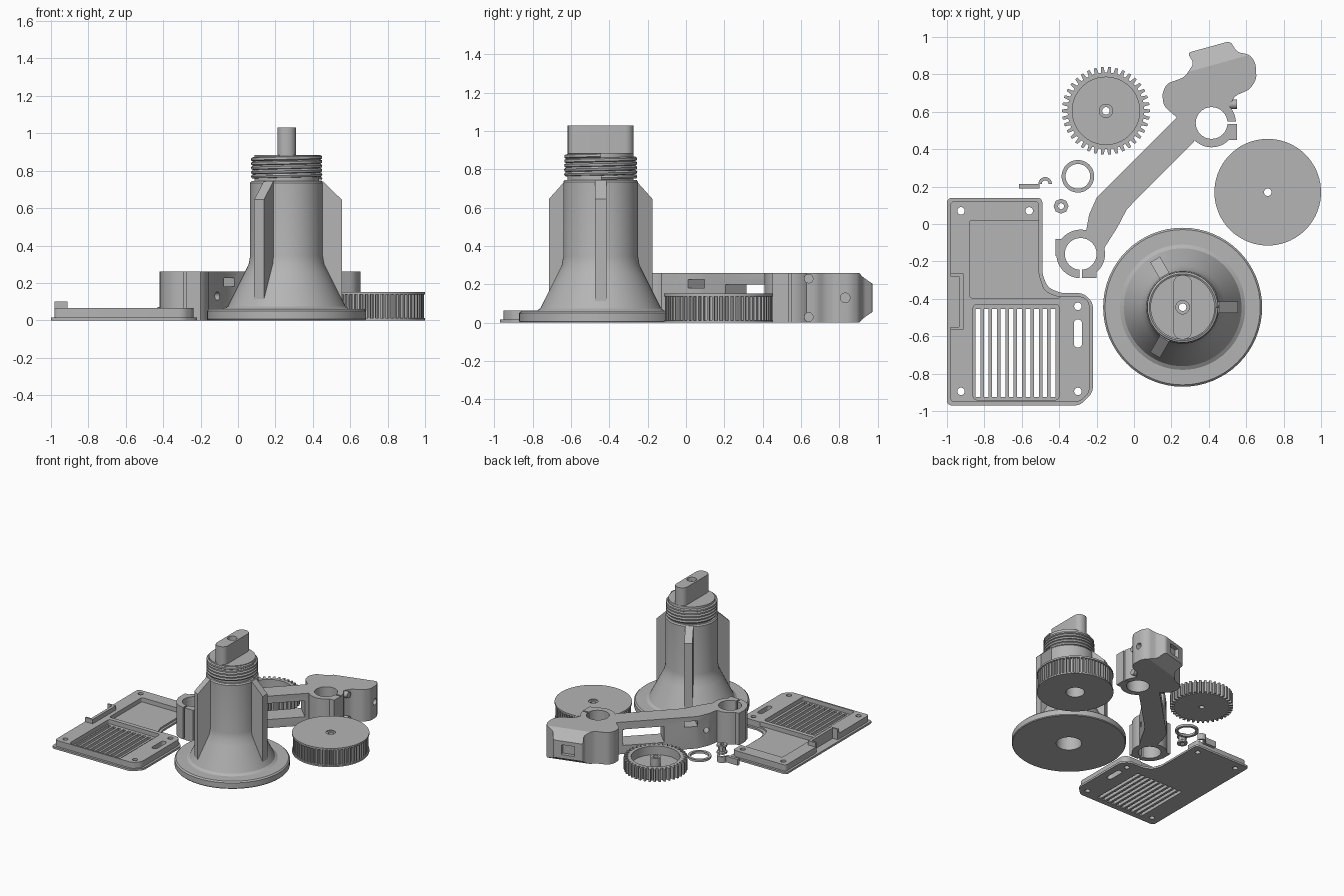
import bpy, bmesh, math
from mathutils import Matrix, Vector

if "Cube" in bpy.data.objects:
    bpy.data.objects.remove(bpy.data.objects["Cube"])

GREY = (0.46, 0.46, 0.46, 1)
mat = bpy.data.materials.new("plain grey")
mat.use_nodes = True
mat.diffuse_color = GREY
mat.node_tree.nodes["Principled BSDF"].inputs["Base Color"].default_value = GREY


def finish(bm, name):
    bmesh.ops.recalc_face_normals(bm, faces=bm.faces)
    mesh = bpy.data.meshes.new(name)
    bm.to_mesh(mesh)
    bm.free()
    mesh.materials.append(mat)
    obj = bpy.data.objects.new(name, mesh)
    bpy.context.collection.objects.link(obj)
    return obj


def prism(name, pts, z0, z1, radius=0):
    """Upright solid from an outline, with rounded corners."""
    bm = bmesh.new()
    base = bm.faces.new([bm.verts.new((x, y, z0)) for x, y in pts])
    new = bmesh.ops.extrude_face_region(bm, geom=[base])["geom"]
    for v in new:
        if isinstance(v, bmesh.types.BMVert):
            v.co.z = z1
    if radius:
        sides = [e for e in bm.edges if abs(e.verts[0].co.z - e.verts[1].co.z) > 1e-5]
        bmesh.ops.bevel(bm, geom=sides, offset=radius, segments=5, profile=0.5,
                        affect='EDGES', clamp_overlap=True)
    return finish(bm, name)


def box(name, x0, x1, y0, y1, z0, z1, radius=0):
    return prism(name, [(x0, y0), (x1, y0), (x1, y1), (x0, y1)], z0, z1, radius)


def disc(name, c, r, z0, z1, n=48):
    ring = [2 * math.pi * i / n for i in range(n)]
    return prism(name, [(c[0] + r * math.cos(a), c[1] + r * math.sin(a)) for a in ring], z0, z1)


def toothed(name, c, r_in, r_out, n, z0, z1):
    pts = []
    for i in range(n):
        for f, r in ((-0.32, r_in), (-0.18, r_out), (0.18, r_out), (0.32, r_in)):
            a = 2 * math.pi * (i + f) / n
            pts.append((c[0] + r * math.cos(a), c[1] + r * math.sin(a)))
    return prism(name, pts, z0, z1)


def lathe(name, c, profile, n=64):
    """Closed (r, z) loop turned about a vertical axis."""
    bm = bmesh.new()
    rings = []
    for i in range(n):
        a = 2 * math.pi * i / n
        rings.append([bm.verts.new((c[0] + r * math.cos(a), c[1] + r * math.sin(a), z))
                      for r, z in profile])
    m = len(profile)
    for i in range(n):
        a, b = rings[i], rings[(i + 1) % n]
        for j in range(m):
            k = (j + 1) % m
            bm.faces.new((a[j], b[j], b[k], a[k]))
    return finish(bm, name)


def combine(obj, others, op='DIFFERENCE'):
    """Boolean the others into obj, then remove them."""
    for other in others:
        mod = obj.modifiers.new("cut", 'BOOLEAN')
        mod.operation, mod.object, mod.solver = op, other, 'EXACT'
        dg = bpy.context.evaluated_depsgraph_get()
        mesh = bpy.data.meshes.new_from_object(obj.evaluated_get(dg))
        obj.modifiers.clear()
        obj.data = mesh
        bpy.data.objects.remove(other)
    return obj


def hole(c, r, z0=-0.1, z1=2, n=32):
    return disc("hole", c, r, z0, z1, n)


def place(obj, matrix):
    obj.data.transform(matrix)
    return obj


# Flared stand with hollow column
S = (0.26, -0.445)
lathe("stand_body", S, [(0.095, 0), (0.42, 0), (0.425, 0.006), (0.425, 0.05), (0.415, 0.06),
                        (0.335, 0.062), (0.315, 0.075), (0.225, 0.255), (0.203, 0.3),
                        (0.195, 0.345), (0.195, 0.735), (0.187, 0.745), (0.172, 0.745),
                        (0.172, 0.885), (0.03, 0.885), (0.03, 0.84), (0.095, 0.84)])
for i in range(3):
    fin = prism("stand_fin", [(0.15, 0.08), (0.295, 0.08), (0.295, 0.645), (0.195, 0.742),
                              (0.15, 0.742)], -0.03, 0.03)
    place(fin, Matrix.Translation((*S, 0)) @ Matrix.Rotation(i * 2 * math.pi / 3, 4, 'Z')
          @ Matrix.Rotation(math.pi / 2, 4, 'X'))
tab = box("stand_key_tab", 0.21, 0.31, -0.617, -0.273, 0.87, 1.03, 0.045)
combine(tab, [hole(S, 0.036, 1.0, 1.1), hole(S, 0.02)])

# Helical thread on the neck
curve = bpy.data.curves.new("neck_thread", 'CURVE')
curve.dimensions, curve.bevel_depth, curve.bevel_resolution = '3D', 0.012, 1
spline = curve.splines.new('POLY')
turns, steps = 5, 48
spline.points.add(turns * steps)
for i, p in enumerate(spline.points):
    a = 2 * math.pi * i / steps
    p.co = (S[0] + 0.179 * math.cos(a), S[1] + 0.179 * math.sin(a),
            0.757 + 0.115 * i / (turns * steps), 1)
helix = bpy.data.objects.new("helix_path", curve)
bpy.context.collection.objects.link(helix)
thread = bpy.data.meshes.new_from_object(helix.evaluated_get(bpy.context.evaluated_depsgraph_get()))
bpy.data.objects.remove(helix)
thread.materials.clear()
thread.materials.append(mat)
bpy.context.collection.objects.link(bpy.data.objects.new("neck_thread", thread))

# Belt pulley with two flanges
P = (0.715, 0.17)
for name, z0, z1 in (("pulley_lower_flange", 0, 0.012), ("pulley_upper_flange", 0.138, 0.152)):
    flange = disc(name, P, 0.285, z0, z1, 72)
    combine(flange, [hole(P, 0.07 if z0 == 0 else 0.02)])
    if z0:
        combine(flange, [hole(P, 0.036, 0.145)])
combine(toothed("pulley_teeth", P, 0.262, 0.279, 62, 0.012, 0.138), [hole(P, 0.07, -0.1, 0.1), hole(P, 0.02)])

# Spur gear with recessed face and hub
G = (-0.15, 0.605)
gear = toothed("spur_gear", G, 0.205, 0.235, 38, 0, 0.1)
combine(gear, [hole(G, 0.18, 0.03, 1, 64), hole(G, 0.02)])
combine(disc("gear_hub", G, 0.038, 0.02, 0.1, 24), [hole(G, 0.02)])

# Washer, spacer and wire clip
lathe("washer", (-0.3, 0.255), [(0.066, 0), (0.087, 0), (0.087, 0.018), (0.066, 0.018)], 48)
lathe("spacer", (-0.39, 0.095), [(0.017, 0), (0.04, 0), (0.04, 0.015), (0.03, 0.02),
                                 (0.03, 0.05), (0.04, 0.055), (0.04, 0.07), (0.017, 0.07)], 8)
box("clip_tail", -0.615, -0.505, 0.19, 0.215, 0, 0.05)
arc = [math.pi * i / 12 for i in range(13)]
hook = [(-0.475 + 0.036 * math.cos(a), 0.215 + 0.036 * math.sin(a)) for a in arc]
hook += [(-0.475 + 0.018 * math.cos(a), 0.215 + 0.018 * math.sin(a)) for a in reversed(arc)]
prism("clip_hook", hook, 0, 0.05)


# L-shaped cover plate
def ell(name, d, z0, z1):
    return prism(name, [(-1 + d, -0.97 + d), (-0.29, -0.97 + d), (-0.22 - d, -0.9), (-0.22 - d, -0.42),
                        (-0.27, -0.37 - d), (-0.39 - d, -0.37 - d), (-0.46 - d, -0.34 - d),
                        (-0.49 - d, -0.27), (-0.49 - d, 0.14 - d), (-1 + d, 0.14 - d)], z0, z1, 0.025)


plate = combine(ell("cover_plate", 0, 0, 0.016), [ell("rim", 0.018, 0.004, 0.065)], 'UNION')
cuts = [box("pocket", -0.88, -0.39, -0.395, 0.02, 0.03, 1, 0.015),
        box("vent", -0.86, -0.4, -0.94, -0.43, 0.03, 1, 0.02),
        box("notch", -1.1, -0.915, -0.565, -0.265, 0.016, 1),
        box("slot", -0.322, -0.278, -0.66, -0.51, -1, 1, 0.021)]
cuts += [box("slit", x - 0.013, x + 0.013, -0.925, -0.455, -1, 1)
         for x in [-0.835 + 0.0447 * i for i in range(10)]]
cuts += [hole(c, 0.02) for c in ((-0.925, 0.07), (-0.56, 0.07), (-0.925, -0.895),
                                 (-0.3, -0.895), (-0.3, -0.44))]
combine(plate, cuts)
box("plate_latch_wall", -0.935, -0.912, -0.565, -0.265, 0.01, 0.1)
for y in (-0.565, -0.28):
    box("plate_latch_end", -0.98, -0.92, y, y + 0.015, 0.01, 0.1)

# Lever arm with a clamp at each end and a shaped head
H = 0.26
A, B = (-0.285, -0.16), (0.415, 0.54)
arm = prism("lever_arm", [(0.24, 0.58), (-0.2, 0.14), (-0.24, 0.05), (-0.26, -0.06), (-0.22, -0.14),
                          (-0.16, -0.13), (-0.09, -0.02), (-0.04, 0.075), (0.01, 0.13),
                          (0.32, 0.44), (0.36, 0.56)], 0, H)
head = prism("head", [(0.24, 0.56), (0.16, 0.63), (0.15, 0.695), (0.175, 0.75), (0.27, 0.785),
                      (0.32, 0.86), (0.285, 0.915), (0.515, 0.978), (0.55, 0.92), (0.62, 0.905),
                      (0.65, 0.86), (0.655, 0.775), (0.62, 0.72), (0.54, 0.685), (0.5, 0.61),
                      (0.42, 0.55)], 0, H, 0.02)
parts = [head, disc("clamp", A, 0.13, 0, H), disc("clamp", B, 0.13, 0, H),
         box("ear", -0.42, -0.31, -0.17, -0.08, 0, H), box("ear", -0.285, -0.2, -0.29, -0.2, 0, H),
         box("ear", 0.47, 0.55, 0.45, 0.54, 0, H)]
combine(arm, parts, 'UNION')
along = Matrix.Translation((*A, 0)) @ Matrix.Rotation(math.pi / 4, 4, 'Z')
window = place(box("window", 0.52, 0.83, -0.25, 0.25, 0.07, 0.2), along)
slot = place(box("slot", 0.27, 0.37, -0.25, 0.25, 0.18, 0.225), along)
side_hole = place(hole((0, 0), 0.022, -0.25, 0.25), along @ Matrix.Translation((0.2, 0, 0.13))
                  @ Matrix.Rotation(math.pi / 2, 4, 'X'))
head_hole = place(hole((0, 0), 0.025, -0.1, 0.1), Matrix.Translation((0.65, 0.83, 0.13))
                  @ Matrix.Rotation(math.pi / 2, 4, 'Y'))
tip_recess = place(box("recess", -0.05, 0.05, -0.03, 0.03, 0.09, 0.17),
                   Matrix.Translation((0.4, 0.947, 0)) @ Matrix.Rotation(0.27, 4, 'Z'))
combine(arm, [hole(A, 0.085), hole(B, 0.085), window, slot, side_hole, head_hole, tip_recess,
              box("split", 0.48, 0.6, 0.535, 0.547, -1, 1),
              box("split", -0.291, -0.279, -0.35, -0.22, -1, 1)])
# Sloped head tip, above and below
bm = bmesh.new()
bm.from_mesh(arm.data)
for z, s in ((0.2, 1), (0.06, -1)):
    cut = bmesh.ops.bisect_plane(bm, geom=bm.verts[:] + bm.edges[:] + bm.faces[:],
                                 plane_co=(0.4, 0.947, z), clear_outer=True,
                                 plane_no=Vector((-0.016, 0.058, 0.1 * s)).normalized())
    edges = [e for e in cut["geom_cut"] if isinstance(e, bmesh.types.BMEdge) and e.is_boundary]
    bmesh.ops.holes_fill(bm, edges=edges, sides=0)
bm.to_mesh(arm.data)
bm.free()
# Clamp bolts
for z in (0.03, 0.23):
    place(disc("clamp_bolt", (0, 0), 0.025, -0.03, 0.03, 16),
          Matrix.Translation((0.52, 0.64, z)) @ Matrix.Rotation(math.pi / 2, 4, 'Y'))

# Smooth round surfaces, keep sharp edges
for obj in bpy.context.scene.objects:
    if obj.type == 'MESH':
        obj.select_set(True)
        bpy.context.view_layer.objects.active = obj
bpy.ops.object.shade_smooth_by_angle(angle=math.radians(30))
